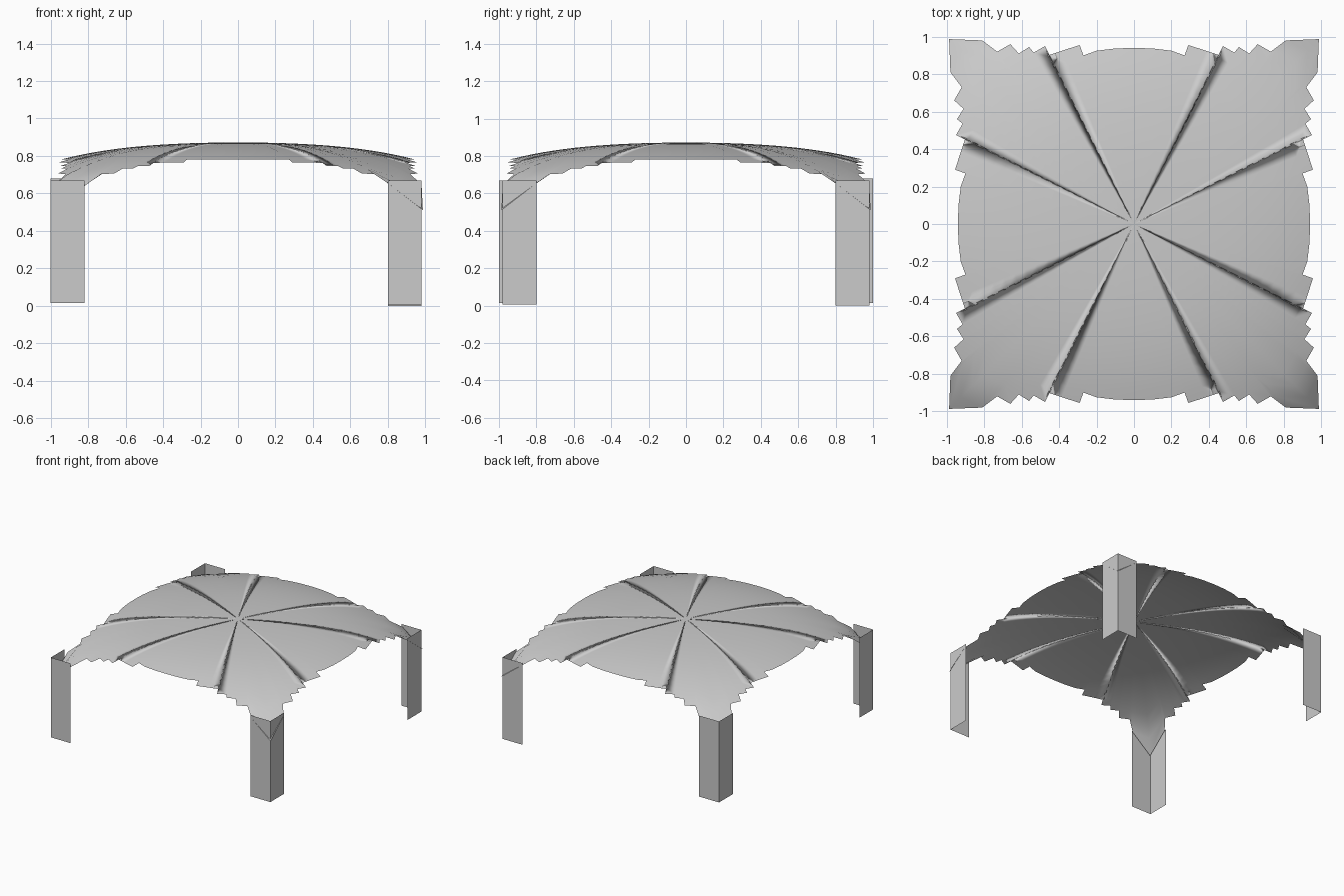
import bpy, bmesh, math

if "Cube" in bpy.data.objects:
    bpy.data.objects.remove(bpy.data.objects["Cube"])

def finish(bm, name):
    me = bpy.data.meshes.new(name)
    bm.to_mesh(me)
    bm.free()
    ob = bpy.data.objects.new(name, me)
    bpy.context.collection.objects.link(ob)
    return ob

# Domed canopy height as a function of the distance from the centre
def height(r):
    droop = 0.07 * (max(0.0, r - 1.2) / 0.19) ** 2
    return 0.872 - 0.0641 * r**2 - 0.0427 * r**4 - droop

# Half of one ragged edge: (distance along the edge, distance outward)
half = [(.1, .937), (.2, .925), (.27, .90), (.29, .955), (.385, .925),
        (.46, .90), (.475, .95), (.535, .915), (.56, .945), (.615, .91),
        (.66, .96), (.73, .92), (.81, .98)]
side = [(b, -a) for a, b in reversed(half)] + [(.94, 0)] + [(b, a) for a, b in half]
side.append((.987, .987))
rim = []
for q in range(4):
    c, s = round(math.cos(q * math.pi / 2)), round(math.sin(q * math.pi / 2))
    rim += [(c * x - s * y, s * x + c * y) for x, y in side]

# Canopy: concentric rings growing from the centre to the ragged rim
bm = bmesh.new()
centre = bm.verts.new((0, 0, height(0)))
rings = []
steps = 16
for i in range(1, steps + 1):
    t = i / steps
    rings.append([bm.verts.new((x * t, y * t, height(math.hypot(x, y) * t)))
                  for x, y in rim])
n = len(rim)
for j in range(n):
    k = (j + 1) % n
    bm.faces.new((centre, rings[0][j], rings[0][k]))
    for a, b in zip(rings, rings[1:]):
        bm.faces.new((a[j], b[j], b[k], a[k]))
for f in bm.faces:
    f.smooth = True
finish(bm, "canopy")

# Corner legs: two thin upright plates meeting at the outer corner
def leg(name, x, y, bottom, top=0.67, width=0.18):
    bm = bmesh.new()
    sx, sy = math.copysign(1, x), math.copysign(1, y)
    plan = [(x - sx * width, y), (x, y), (x, y - sy * width)]
    low = [bm.verts.new((px, py, bottom)) for px, py in plan]
    high = [bm.verts.new((px, py, top)) for px, py in plan]
    for i in range(2):
        f = bm.faces.new((low[i], low[i + 1], high[i + 1], high[i]))
        f.normal_update()
        if f.normal.x * sx + f.normal.y * sy < 0:
            f.normal_flip()
    finish(bm, name)

leg("front_left_leg", -1.0, -1.0, 0.015)
leg("front_right_leg", 0.98, -0.98, 0.005)
leg("back_left_leg", -1.0, 1.0, 0.015, 0.68)
leg("back_right_leg", 0.98, 0.98, 0.0)
